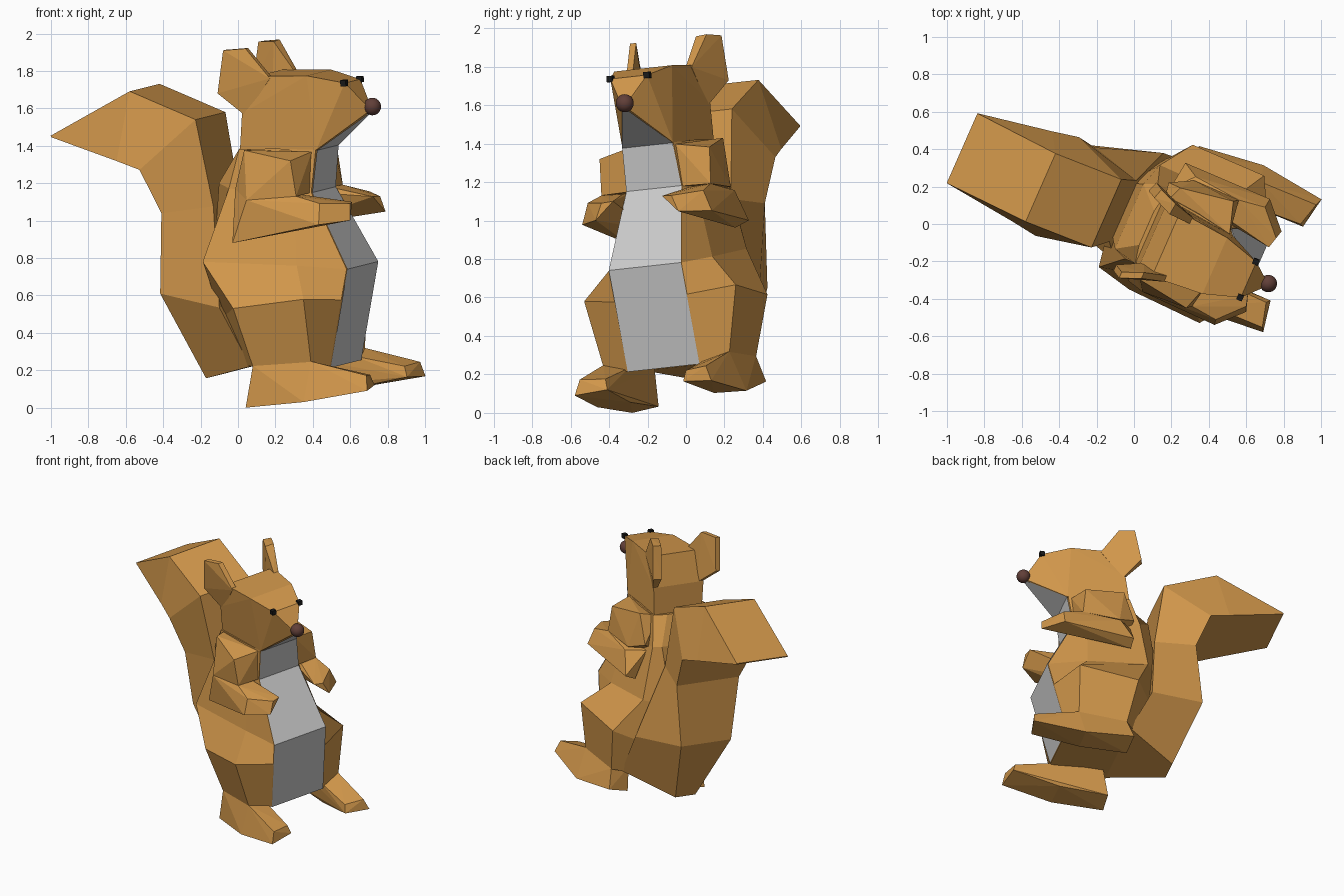
import bpy, bmesh
from mathutils import Matrix

# Local frame: x forward, y to the animal's left, z up; the whole figure is turned and leaning
FRAME = Matrix(((0.9155, 0.400, -0.040, 0.060),
                (-0.4024, 0.910, -0.0916, 0.1365),
                (0.0, 0.100, 0.995, 0.0),
                (0, 0, 0, 1)))


def material(name, color):
    m = bpy.data.materials.new(name)
    m.diffuse_color = (*color, 1)
    return m


FUR = material("fur", (0.64, 0.31, 0.07))
BROWN = material("nose_brown", (0.12, 0.05, 0.04))
BLACK = material("eye_black", (0.01, 0.01, 0.01))


def finish(name, bm, mat=None):
    bmesh.ops.transform(bm, matrix=FRAME, verts=bm.verts)
    if len(bm.faces) > 4:
        bmesh.ops.recalc_face_normals(bm, faces=bm.faces)
    me = bpy.data.meshes.new(name)
    bm.to_mesh(me)
    bm.free()
    ob = bpy.data.objects.new(name, me)
    bpy.context.collection.objects.link(ob)
    if mat:
        me.materials.append(mat)
    return ob


def flip(pts, side=-1):
    return [(x, y * side, z) for x, y, z in pts]


def hull(name, pts, mat=FUR):
    bm = bmesh.new()
    vs = [bm.verts.new(p) for p in pts]
    bmesh.ops.convex_hull(bm, input=vs)
    bmesh.ops.delete(bm, geom=[v for v in bm.verts if not v.link_faces], context='VERTS')
    bmesh.ops.dissolve_limit(bm, angle_limit=0.03, verts=bm.verts, edges=bm.edges)
    return finish(name, bm, mat)


def pair(name, pts, mat=FUR, left=None):
    """Right part plus its mirror; left maps a point index to a replacement on the left."""
    hull("right_" + name, flip(pts), mat)
    hull("left_" + name, [(left or {}).get(i, p) for i, p in enumerate(pts)], mat)


def loft(name, half_rings, mat=FUR, left=None):
    """Skin between rings; each ring is one half outline, mirrored to close it."""
    bm = bmesh.new()
    rings = []
    for r, half in enumerate(half_rings):
        lh = [(left or {}).get((r, i), p) for i, p in enumerate(half)]
        rings.append([bm.verts.new(p) for p in lh + flip(half)[::-1]])
    n = len(rings[0])
    for a, b in zip(rings, rings[1:]):
        for i in range(n):
            j = (i + 1) % n
            bm.faces.new((a[i], a[j], b[j], b[i]))
    bm.faces.new(rings[0])
    bm.faces.new(rings[-1])
    return finish(name, bm, mat)


# Torso with thighs, from the seat up to the neck (front, side front, side back, back)
loft("body", [
    [(.57, .205, .235), (.53, .36, .278), (.19, .36, .257), (.05, .2, .25)],
    [(.653, .205, .60), (.533, .433, .626), (.117, .425, .576), (-.05, .2, .5)],
    [(.692, .206, .765), (.43, .27, .79), (-.08, .356, .82), (-.12, .12, .8)],
    [(.482, .157, 1.172), (.40, .2, 1.17), (.03, .22, 1.2), (-.04, .19, 1.226)],
    [(.512, .144, 1.40), (.30, .18, 1.41), (.09, .2, 1.41), (.07, .1, 1.41)],
], left={(2, 2): (.0, .28, .83)})

# Grey front panel: chin, throat, chest and belly
bm = bmesh.new()
rows = [(.575, .205, .235), (.697, .206, .765), (.488, .157, 1.172), (.520, .144, 1.397), (.778, .012, 1.585)]
cols = [(bm.verts.new((x, -y, z)), bm.verts.new((x, y, z))) for x, y, z in rows]
for a, b in zip(cols, cols[1:]):
    bm.faces.new((a[0], a[1], b[1], b[0]))
finish("belly_panel", bm)

# Head
head = [(.09, .19, 1.40), (.517, .144, 1.40), (.77, .015, 1.59), (.765, .025, 1.63),
        (.68, .105, 1.755), (.485, .165, 1.80), (.20, .19, 1.80), (.115, .2, 1.60)]
hull("head", head + flip(head))

# Ears
ear = [(.0, .252, 1.714), (.043, .253, 1.945), (.153, .206, 1.95), (.28, .186, 1.788), (.133, .195, 1.588)]
pair("ear", ear + [(x, y - .035, z) for x, y, z in ear],
     left={0: (.02, .275, 1.71), 1: (.06, .275, 1.945), 2: (.16, .235, 1.955)})

# Eyes and nose
e = .016
pair("eye", [(.677 + i * e, .105 + j * e, 1.755 + k * e)
             for i in (-1, 1) for j in (-1, 1) for k in (-1, 1)], BLACK)
bm = bmesh.new()
bmesh.ops.create_uvsphere(bm, u_segments=20, v_segments=12, radius=.047,
                          matrix=Matrix.Translation((.785, .01, 1.617)))
nose = finish("nose", bm, BROWN)
for p in nose.data.polygons:
    p.use_smooth = True

# Arms
pair("upper_arm", [(.437, .314, 1.358), (.15, .27, 1.41), (.461, .312, 1.167), (.187, .35, 1.15),
                   (.49, .145, 1.39), (.1, .15, 1.4), (.475, .15, 1.17), (.1, .15, 1.15), (.08, .25, 1.2)],
     left={3: (.2, .31, 1.15)})
pair("forearm", [(.095, .35, .92), (.1, .22, .98), (.187, .35, 1.15), (.08, .25, 1.2),
                 (.461, .312, 1.167), (.47, .19, 1.16), (.611, .37, 1.02), (.605, .33, 1.13),
                 (.738, .236, 1.03), (.726, .2, 1.116), (.71, .14, 1.12), (.45, .2, 1.08)],
     left={0: (.12, .36, .97), 2: (.2, .33, 1.13), 3: (.1, .22, 1.15), 1: (.12, .28, .94)})

# Feet
pair("foot", [(.15, .387, .039), (.16, .23, .056), (.507, .427, .073), (.5, .24, .08),
              (.865, .39, .13), (.85, .36, .21), (.833, .217, .143), (.815, .23, .20),
              (.53, .36, .285), (.19, .36, .262), (.53, .22, .255), (.19, .22, .255)],
     left={0: (.15, .387, .125), 1: (.16, .23, .09)})

# Tail: rises behind the back and bends over to a flat tip (front, back)
loft("tail", [
    [(.15, .3, .252), (-.21, .08, .166)],
    [(-.01, .32, .57), (-.405, .2, .633)],
    [(-.083, .18, 1.1), (-.357, .25, 1.07)],
    [(-.158, .2, 1.568), (-.457, .29, 1.307)],
    [(-.536, .2, 1.72), (-.6, .265, 1.352)],
    [(-1.005, .205, 1.482), (-1.003, .205, 1.474)],
])
